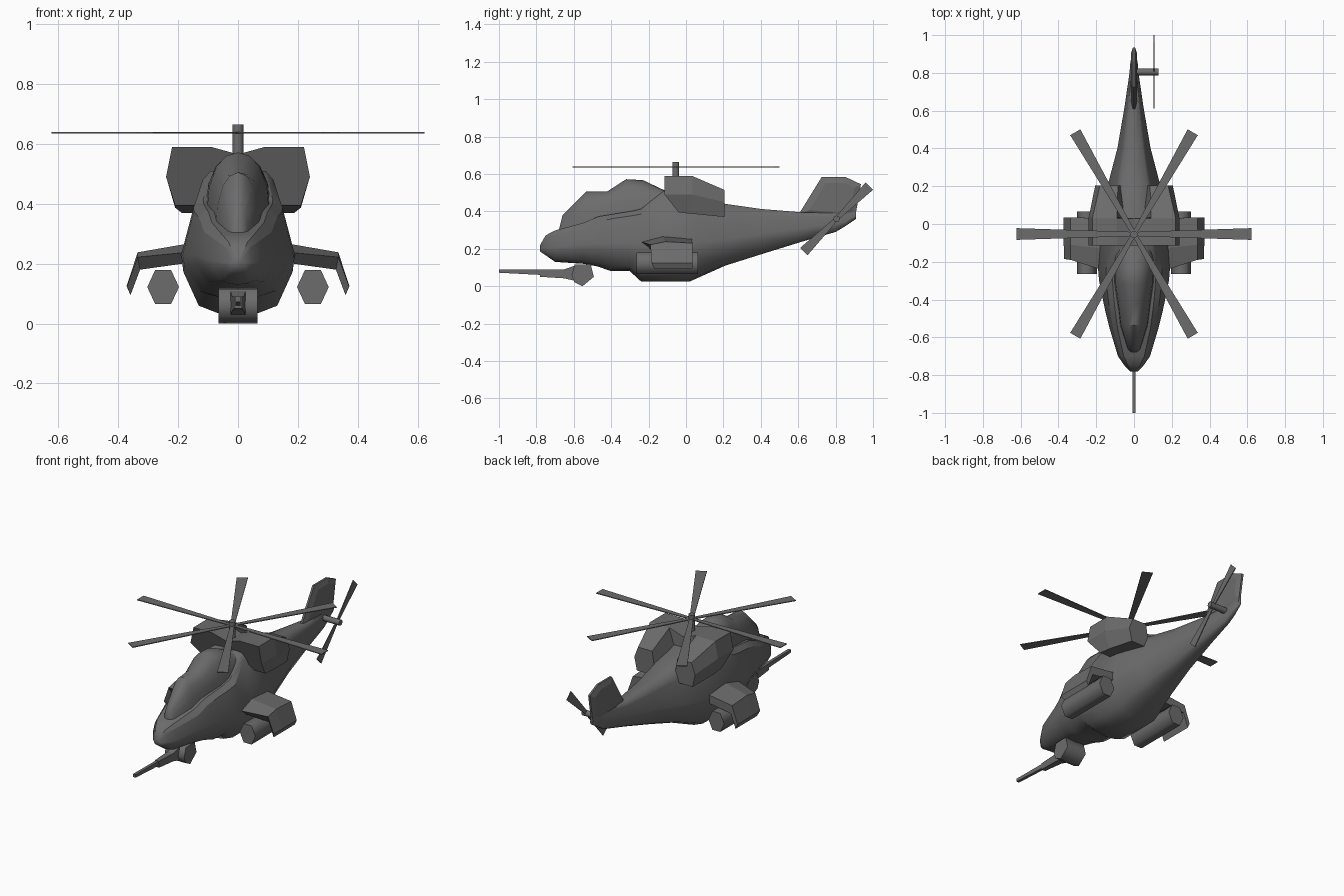
import bpy, bmesh, math
from mathutils import Vector, Matrix

if "Cube" in bpy.data.objects:
    bpy.data.objects.remove(bpy.data.objects["Cube"])

grey = bpy.data.materials.new("dark_grey")
grey.diffuse_color = (.15, .15, .15, 1)
grey.use_nodes = True
grey.node_tree.nodes["Principled BSDF"].inputs["Base Color"].default_value = grey.diffuse_color


def make(name, verts, faces, smooth=None):
    me = bpy.data.meshes.new(name)
    me.from_pydata([tuple(v) for v in verts], [], faces)
    bm = bmesh.new()
    bm.from_mesh(me)
    bmesh.ops.remove_doubles(bm, verts=bm.verts, dist=1e-5)
    bmesh.ops.recalc_face_normals(bm, faces=bm.faces)
    bm.to_mesh(me)
    bm.free()
    me.materials.append(grey)
    ob = bpy.data.objects.new(name, me)
    bpy.context.collection.objects.link(ob)
    if smooth:
        bpy.ops.object.select_all(action='DESELECT')
        ob.select_set(True)
        bpy.context.view_layer.objects.active = ob
        bpy.ops.object.shade_smooth_by_angle(angle=math.radians(smooth))
    return ob


def loft(name, rings, smooth=None):
    n, m = len(rings[0]), len(rings)
    verts = [p for r in rings for p in r]
    faces = [(i * n + j, i * n + (j + 1) % n, (i + 1) * n + (j + 1) % n, (i + 1) * n + j)
             for i in range(m - 1) for j in range(n)]
    faces += [tuple(range(n)), tuple(range((m - 1) * n, m * n))]
    return make(name, verts, faces, smooth)


def both(name, rings):
    for side, s in (("right", 1), ("left", -1)):
        loft(side + "_" + name, [[(s * x, y, z) for x, y, z in r] for r in rings])


def sym(y, half):
    # half section from top centre to bottom centre, mirrored into a ring
    return [(x, y, z) for x, z in half] + [(-x, y, z) for x, z in half[-2:0:-1]]


def prism(name, c, r, axis, length, sides, turn=0.0, scale=1.0):
    # polygonal cylinder along x, y or z, centred on c
    rings = []
    for e in (-length / 2, length / 2):
        ring = []
        for k in range(sides):
            a = turn + 2 * math.pi * k / sides
            u, v = r * math.cos(a), r * math.sin(a) * scale
            d = {'x': (e, u, v), 'y': (u, e, v), 'z': (u, v, e)}[axis]
            ring.append(Vector(c) + Vector(d))
        rings.append(ring)
    return loft(name, rings, 70)


# fuselage: y, bottom, widest z, shoulder z, top, half width, shoulder half width
hull = [(-.78, .185, .20, .21, .22, .02, .012), (-.75, .165, .205, .255, .272, .05, .04),
        (-.70, .13, .21, .275, .298, .085, .07), (-.55, .12, .225, .305, .338, .13, .112),
        (-.47, .105, .23, .345, .372, .15, .126), (-.40, .08, .23, .36, .384, .165, .136),
        (-.30, .08, .23, .375, .40, .185, .147), (-.24, .025, .23, .385, .413, .19, .149),
        (-.12, .025, .23, .48, .51, .19, .118), (.02, .025, .23, .45, .50, .185, .12),
        (.21, .11, .25, .39, .44, .138, .09), (.40, .17, .28, .375, .413, .088, .06),
        (.62, .238, .31, .37, .395, .05, .035), (.80, .29, .335, .37, .39, .024, .018),
        (.85, .32, .345, .38, .40, .02, .015), (.91, .36, .375, .39, .41, .01, .008)]
rings = [sym(y, [(0, t), (ws * .78, t), (ws, s), (w, m), (w * .96, m - .28 * (m - b)),
                 (w * .69, b + .17 * (m - b)), (w * .36, b + .05 * (m - b)), (0, b)])
         for y, b, m, s, t, w, ws in hull]
body = loft("fuselage", rings, 75)

# crisp ledge edges below the canopy
for j in (1, 2, 12, 13):
    line = [Vector(r[j]) for r in rings[:9]]
    on = {v.index for v in body.data.vertices if any((v.co - p).length < 1e-4 for p in line)}
    for e in body.data.edges:
        if set(e.vertices) <= on:
            e.use_edge_sharp = True

# canopy: y, base, top, base half width
glass = [(-.68, .28, .30, .02), (-.66, .28, .38, .035), (-.535, .30, .505, .075),
         (-.42, .35, .507, .09), (-.32, .36, .572, .105), (-.23, .38, .567, .108),
         (-.12, .44, .515, .106), (.0, .44, .505, .10)]
loft("canopy", [sym(y, [(0, t), (w * .38, t - .06 * (t - b)), (w * .68, t - .22 * (t - b)),
                        (w * .92, t - .55 * (t - b)), (w, b), (0, b)])
                for y, b, t, w in glass], 40)

# engine housings, open between them at the rear
both("engine_housing", [
    [(0, -.115, .565), (.09, -.115, .59), (.22, -.115, .59), (.24, -.115, .49),
     (.21, -.04, .395), (0, -.04, .395)],
    [(0, .03, .56), (.09, .03, .59), (.22, .03, .59), (.24, .03, .49),
     (.21, .03, .387), (0, .03, .387)],
    [(.045, .034, .46), (.09, .034, .589), (.22, .034, .589), (.24, .034, .49),
     (.21, .034, .387), (.03, .034, .387)],
    [(.07, .205, .42), (.085, .205, .515), (.18, .205, .515), (.205, .205, .45),
     (.188, .205, .37), (.07, .205, .37)]])

# stub wings with drooped tips
both("stub_wing", [
    [(.15, -.25, .24), (.15, -.13, .27), (.15, .03, .255), (.15, .03, .205), (.15, -.20, .205)],
    [(.335, -.19, .222), (.335, -.11, .238), (.335, .035, .23), (.327, .035, .18), (.327, -.17, .18)],
    [(.371, -.185, .125), (.372, -.11, .125), (.372, .035, .125), (.359, .035, .095), (.359, -.17, .095)]])

# weapon pods under the wings
for side, s in (("right", 1), ("left", -1)):
    prism(side + "_pod", (s * .25, -.10, .122), .053, 'y', .33, 6, 0, 1.24)

# chin turret and gun
turret = [(-.595, .115), (-.51, .118), (-.493, .05), (-.553, 0), (-.597, .022), (-.612, .06)]
loft("turret", [[(x, y, z) for y, z in turret] for x in (-.065, .065)], 80)


def box_ring(y, x, lo, hi):
    return [(-x, y, lo), (x, y, lo), (x, y, hi), (-x, y, hi)]


loft("gun_body", [box_ring(-.78, .013, .05, .09), box_ring(-.65, .02, .042, .09),
                  box_ring(-.58, .027, .025, .115)])
loft("gun_barrel", [box_ring(-1.0, .009, .072, .09), box_ring(-.77, .009, .06, .088)])

# tail fin, thickest through the middle
fin = [(.60, .38), (.725, .583), (.855, .583), (.935, .545), (.91, .40), (.85, .36)]
c = Vector((sum(p[0] for p in fin) / 6, sum(p[1] for p in fin) / 6))
loft("tail_fin", [[(x, c.x + (y - c.x) * k, c.y + (z - c.y) * k) for y, z in fin]
                  for x, k in ((-.017, .72), (-.006, 1), (.006, 1), (.017, .72))])

# main rotor
prism("rotor_mast", (0, -.055, .60), .019, 'z', .13, 8, math.pi / 8)


def blade(name, length, root, tip, matrix):
    rings = [[matrix @ Vector(p) for p in ((x, -h, -.0025), (x, h, -.0025), (x, h, .0025), (x, -h, .0025))]
             for x, h in ((0, root), (length, tip))]
    loft(name, rings)


for k in range(6):
    blade(f"rotor_blade_{k + 1}", .622, .011, .031,
          Matrix.Translation((0, -.053, .638)) @ Matrix.Rotation(k * math.pi / 3, 4, 'Z'))

# tail rotor on the right side
prism("tail_rotor_shaft", (.062, .805, .36), .018, 'x', .135, 8)
for k in range(2):
    m = Matrix.Translation((.105, .805, .36)) @ Matrix.Rotation(math.pi / 4 + k * math.pi, 4, 'X') \
        @ Matrix(((0, 0, 1, 0), (1, 0, 0, 0), (0, 1, 0, 0), (0, 0, 0, 1)))
    blade(f"tail_rotor_blade_{k + 1}", .247, .01, .028, m)
